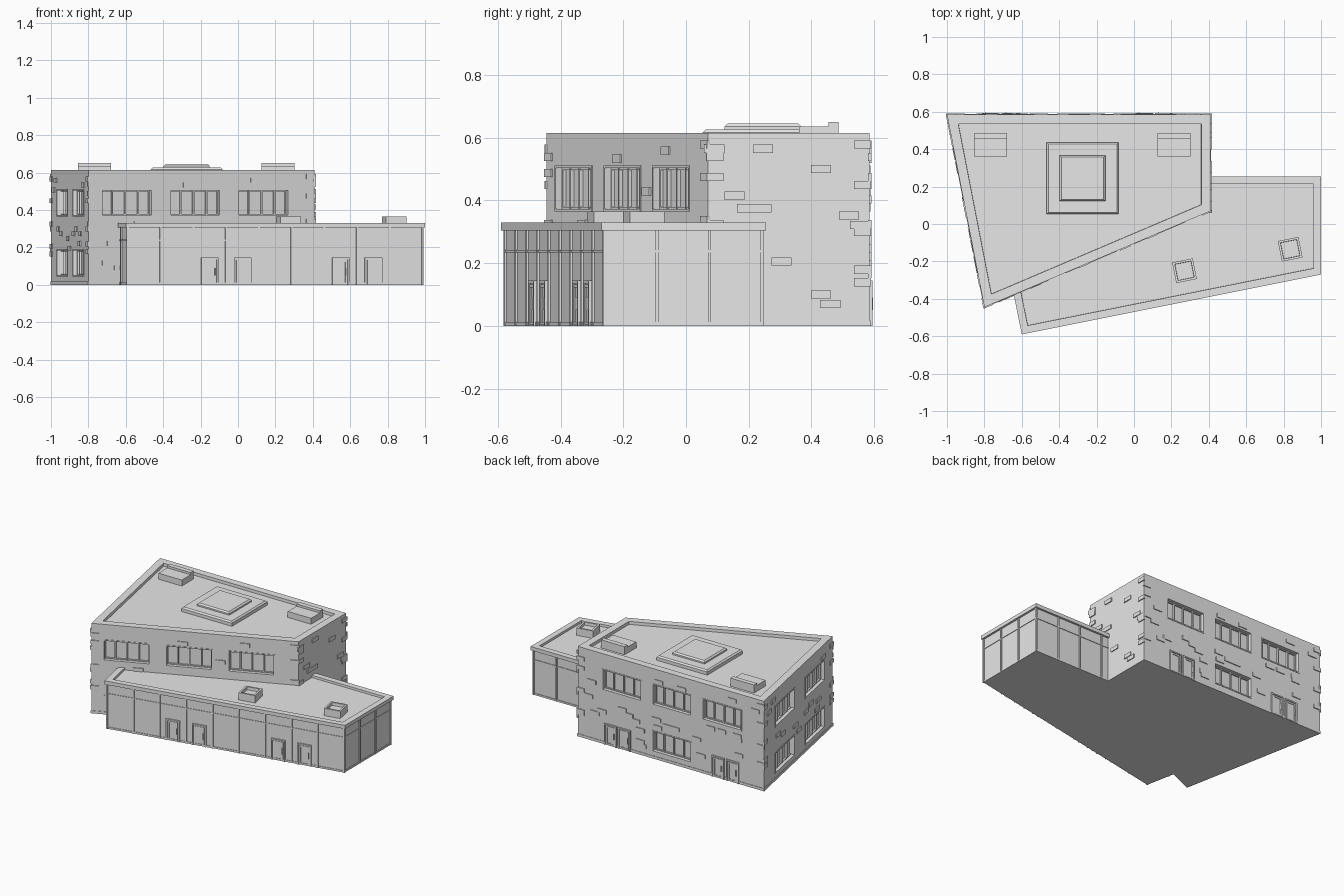
import bpy, bmesh, random
from mathutils import Matrix, Vector

random.seed(4)
cube = bpy.data.objects.get("Cube")
if cube:
    bpy.data.objects.remove(cube, do_unlink=True)

grey = bpy.data.materials.new("light_grey")
grey.use_nodes = True
grey.diffuse_color = (0.8, 0.8, 0.8, 1)
grey.node_tree.nodes["Principled BSDF"].inputs["Base Color"].default_value = (0.8, 0.8, 0.8, 1)


def finish(name, bm):
    bmesh.ops.recalc_face_normals(bm, faces=bm.faces)
    mesh = bpy.data.meshes.new(name)
    bm.to_mesh(mesh)
    bm.free()
    mesh.materials.append(grey)
    obj = bpy.data.objects.new(name, mesh)
    bpy.context.collection.objects.link(obj)
    return obj


def box(bm, frame, u, v, z):
    """Box given by (low, high) ranges along a frame's three axes."""
    centre = Matrix.Translation([(a + b) / 2 for a, b in (u, v, z)])
    size = Matrix.Diagonal([b - a for a, b in (u, v, z)] + [1])
    bmesh.ops.create_cube(bm, size=1, matrix=frame @ centre @ size)


def offset(points, d):
    """Move every edge of a counter-clockwise outline inwards by d."""
    result = []
    for i, p in enumerate(points):
        p = Vector(p)
        a = (p - Vector(points[i - 1])).normalized()
        b = (Vector(points[(i + 1) % len(points)]) - p).normalized()
        na, nb = Vector((-a.y, a.x)), Vector((-b.y, b.x))
        result.append(p + (na + nb) * d / (1 + na.dot(nb)))
    return result


def prism(name, points, z0, z1, rim=0, sink=0):
    """Upright block, with an optional parapet round a sunken roof."""
    bm = bmesh.new()
    base = bm.faces.new([bm.verts.new((p[0], p[1], z0)) for p in points])
    new = bmesh.ops.extrude_face_region(bm, geom=[base], use_keep_orig=True)["geom"]
    bmesh.ops.translate(bm, vec=(0, 0, z1 - z0), verts=[g for g in new if isinstance(g, bmesh.types.BMVert)])
    bmesh.ops.recalc_face_normals(bm, faces=bm.faces)
    if rim:
        top = max(bm.faces, key=lambda f: f.calc_center_median().z)
        bmesh.ops.inset_region(bm, faces=[top], thickness=rim, use_even_offset=True)
        # A second, tiny inset leaves an upright inner parapet face
        bmesh.ops.inset_region(bm, faces=[top], thickness=0.001, use_even_offset=True)
        bmesh.ops.translate(bm, vec=(0, 0, -sink), verts=top.verts)
    return finish(name, bm)


def wall_frames(points):
    """Frame for each wall: along, outward, up; with the wall's length."""
    frames = []
    for i, p in enumerate(points):
        p, q = Vector(p), Vector(points[(i + 1) % len(points)])
        d = (q - p).normalized()
        m = Matrix(((d.x, d.y, 0, p.x), (d.y, -d.x, 0, p.y), (0, 0, 1, 0), (0, 0, 0, 1)))
        frames.append((m, (q - p).length))
    return frames


def border(bm, m, u, v, z, w, sill=True):
    box(bm, m, (u[0], u[0] + w), v, z)
    box(bm, m, (u[1] - w, u[1]), v, z)
    box(bm, m, (u[0] + w, u[1] - w), v, (z[1] - w, z[1]))
    if sill:
        box(bm, m, (u[0] + w, u[1] - w), v, (z[0], z[0] + w))


def door(bm, m, c):
    border(bm, m, (c - .047, c + .047), (-.005, .009), (0, .145), .009, False)
    border(bm, m, (c - .034, c + .034), (-.005, .006), (.004, .132), .009)
    box(bm, m, (c - .038, c + .038), (-.005, .002), (0, .136))
    box(bm, m, (c + .026, c + .031), (.005, .012), (.05, .09))


# Tall block: left, front, right and back walls
TALL = [(-1, .585), (-.8, -.445), (.41, .07), (.41, .585)]
LEFT, FRONT, RIGHT, BACK = range(4)
tall_walls = wall_frames(TALL)
body = prism("tall_block", TALL, 0, .615, .05, .02)
prism("tall_block_plinth", offset(TALL, -.003), 0, .018)

# Windows: wall, centre along the wall, sill and head heights
UP, DOWN, HALF = (.365, .512), (.045, .192), .15
windows = [(LEFT, c, z) for c in (.32, .775) for z in (UP, DOWN)]
windows += [(FRONT, c, UP) for c in (.223, .62, 1.016)]
windows += [(BACK, c, UP) for c in (.333, .713, 1.093)] + [(BACK, .713, DOWN)]
tall_doors = (.25, .355, 1.065, 1.175)

cut, frames = bmesh.new(), bmesh.new()
taken = {w: [] for w in range(4)}
for wall, c, z in windows:
    m = tall_walls[wall][0]
    u = (c - HALF, c + HALF)
    box(cut, m, u, (-.03, .03), z)
    border(frames, m, u, (-.032, .003), z, .008)
    border(frames, m, (u[0] + .008, u[1] - .008), (-.032, -.02), (z[0] + .008, z[1] - .008), .006)
    for k in (-1, 0, 1):
        x = c + k * HALF / 2
        box(frames, m, (x - .004, x + .004), (-.032, -.018), (z[0] + .008, z[1] - .008))
    taken[wall].append((u, z))
finish("tall_block_window_frames", frames)
cutter = finish("window_cutter", cut)
cutter.hide_render = True
mod = body.modifiers.new("window_openings", "BOOLEAN")
mod.operation, mod.solver, mod.object = "DIFFERENCE", "EXACT", cutter
bpy.context.view_layer.objects.active = body
bpy.ops.object.modifier_apply(modifier=mod.name)
bpy.data.objects.remove(cutter, do_unlink=True)

# Back doors in two pairs
bm = bmesh.new()
for c in tall_doors:
    door(bm, tall_walls[BACK][0], c)
    taken[BACK].append(((c - .05, c + .05), (0, .15)))
finish("back_doors", bm)

# Projecting bricks: set ones on the right wall, scattered ones elsewhere
bm = bmesh.new()
m = tall_walls[RIGHT][0]
for y, z in ((.09, .565), (.245, .565), (.43, .5), (.52, .352), (.555, .322), (.305, .205),
             (.43, .1), (.46, .07), (.155, .415), (.195, .375), (.24, .375)):
    box(bm, m, (y - .102, y - .038), (-.005, .006), (z - .013, z + .013))
for wall, count in ((LEFT, 12), (FRONT, 14), (BACK, 26)):
    m, length = tall_walls[wall]
    while count:
        c, z = random.uniform(.06, length - .06), random.randrange(2, 22) * .026 + .013
        if any(u[0] - .035 < c < u[1] + .035 and h[0] - .02 < z < h[1] + .02 for u, h in taken[wall]):
            continue
        box(bm, m, (c - .032, c + .032), (-.005, .006), (z - .013, z + .013))
        count -= 1
# Corner bricks
for m, length in tall_walls:
    for end in (0, length):
        for z in (.165, .205, .325, .475, .565):
            z += random.choice((-.026, 0, .013))
            inner = .05 if end == 0 else length - .05
            outer = -.005 if end == 0 else length + .005
            box(bm, m, sorted((inner, outer)), (-.005, .006), (z - .013, z + .013))
finish("projecting_bricks", bm)

# Skylight: two bevelled tiers
world = Matrix()
bm = bmesh.new()
for half, low, high in ((.192, .59, .626), (.122, .62, .645)):
    box(bm, world, (-.275 - half, -.275 + half), (.245 - half, .245 + half), (low, high))
    top = [e for e in bm.edges if all(abs(v.co.z - high) < 1e-4 for v in e.verts)]
    bmesh.ops.bevel(bm, geom=top, offset=.009, segments=1, affect="EDGES")
finish("skylight", bm)

# Stepped roof units
bm = bmesh.new()
for x in (-.855, .125):
    box(bm, world, (x, x + .177), (.36, .455), (.59, .636))
    box(bm, world, (x, x + .177), (.455, .487), (.59, .651))
finish("roof_units", bm)

# Low wing: left, front, right and back walls
WING = [(-.77, .255), (-.6, -.59), (1, -.27), (1, .255)]
core = offset(WING, .014)
prism("wing_walls", core, 0, .31)
prism("wing_roof", WING, .305, .33, .04, .015)
wing_walls = wall_frames(core)
bm = bmesh.new()
for (m, length), bays in zip(wing_walls, (5, 9, 3, 10)):
    for i in range(bays + 1):
        u = length * i / bays
        box(bm, m, (u - .005, u + .005), (-.005, .007), (0, .308))
    box(bm, m, (0, length), (-.005, .004), (.234, .242))
    box(bm, m, (0, length), (-.005, .004), (0, .012))
finish("wing_posts_and_rails", bm)

bm = bmesh.new()
m, length = wing_walls[FRONT]
for bay in (2, 3, 6, 7):
    door(bm, m, length * (bay + .5) / 9)
finish("front_doors", bm)

# Open-topped vents, square to the wing's front wall
turn = wing_walls[FRONT][0].to_3x3().to_4x4()
for side, x, y in (("left", .835, -.135), ("right", .27, -.25)):
    place = Matrix.Translation((x, y, 0)) @ turn
    corners = [place @ Vector((a, b, 0)) for a, b in ((-.056, .056), (.056, .056), (.056, -.056), (-.056, -.056))]
    prism("wing_vent_" + side, [c.to_2d() for c in corners], .31, .365, .012, .02)
